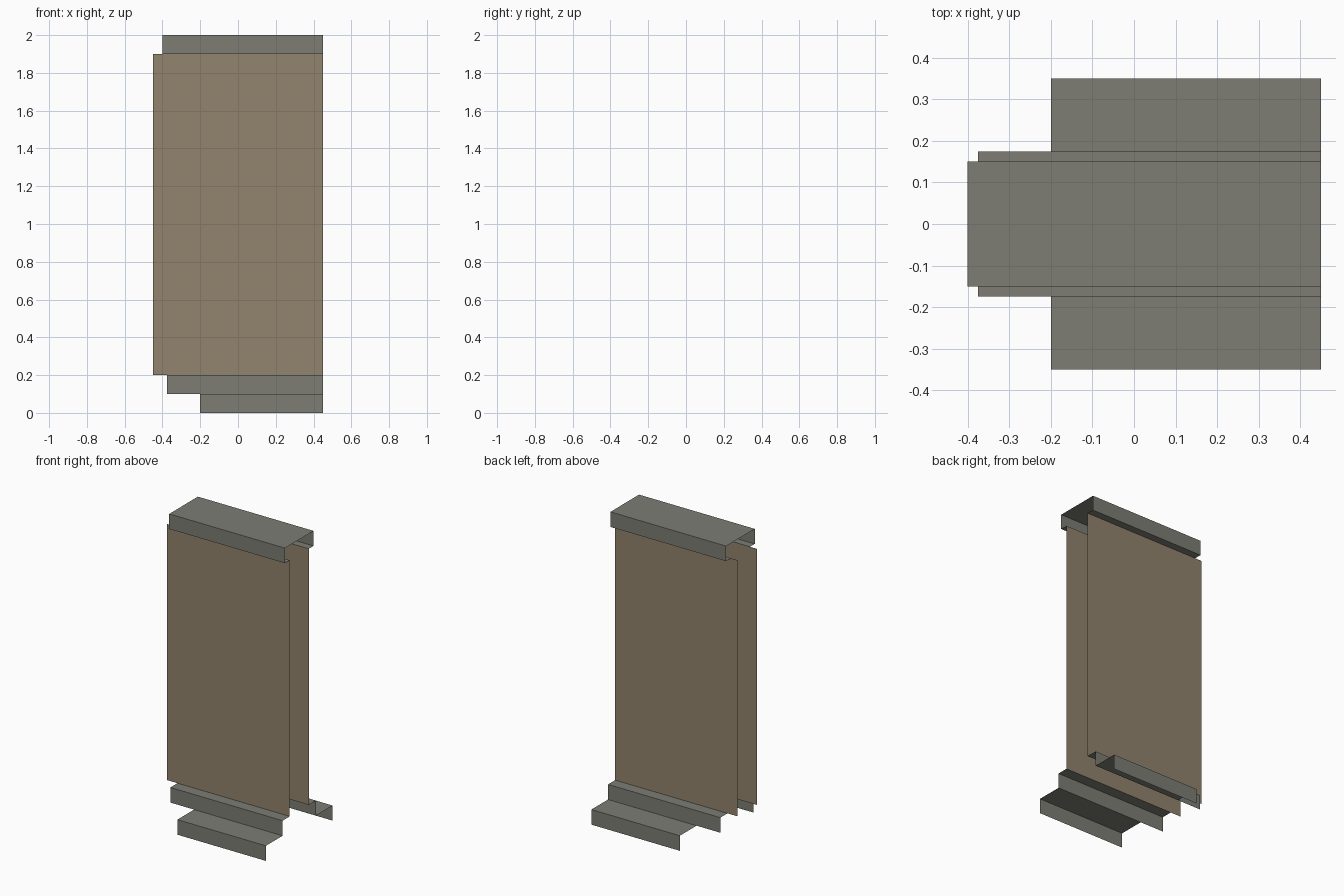
import bpy

if "Cube" in bpy.data.objects:
    bpy.data.objects.remove(bpy.data.objects["Cube"])


def material(name, rgb):
    m = bpy.data.materials.new(name)
    m.diffuse_color = (*rgb, 1.0)
    m.use_nodes = True
    m.node_tree.nodes["Principled BSDF"].inputs["Base Color"].default_value = m.diffuse_color
    return m


STONE = material("grey stone", (0.205, 0.205, 0.178))
WALL = material("tan wall", (0.287, 0.227, 0.153))
X_END = 0.45


def sheet(name, x_start, profile, mat):
    """Extrude an open (y, z) profile along x into an open-ended sheet."""
    verts = [(x, y, z) for y, z in profile for x in (x_start, X_END)]
    faces = [(2 * i, 2 * i + 1, 2 * i + 3, 2 * i + 2)
             for i in range(len(profile) - 1)]
    mesh = bpy.data.meshes.new(name)
    mesh.from_pydata(verts, [], faces)
    mesh.materials.append(mat)
    obj = bpy.data.objects.new(name, mesh)
    bpy.context.collection.objects.link(obj)
    return obj


def mirrored(name, x_start, profile, mat):
    """Front sheet plus its mirror image at the back."""
    obj = sheet(name, x_start, profile, mat)
    mod = obj.modifiers.new("mirror", 'MIRROR')
    mod.use_axis = (False, True, False)
    mod.use_mirror_merge = False
    return obj


# Coping along the top, with its overhang turned in to the wall
sheet("coping", -0.40,
      [(-0.10, 1.9), (-0.15, 1.9), (-0.15, 2.0),
       (0.15, 2.0), (0.15, 1.9), (0.10, 1.9)][::-1][::-1], STONE)

# Wall faces
mirrored("wall_panel", -0.45, [(-0.10, 0.2), (-0.10, 1.9)], WALL)

# Stepped plinth, each step ending at its own length
mirrored("upper_plinth", -0.375,
         [(-0.175, 0.1), (-0.175, 0.2), (-0.10, 0.2)], STONE)
mirrored("lower_plinth", -0.20,
         [(-0.35, 0.0), (-0.35, 0.1), (-0.175, 0.1)], STONE)
